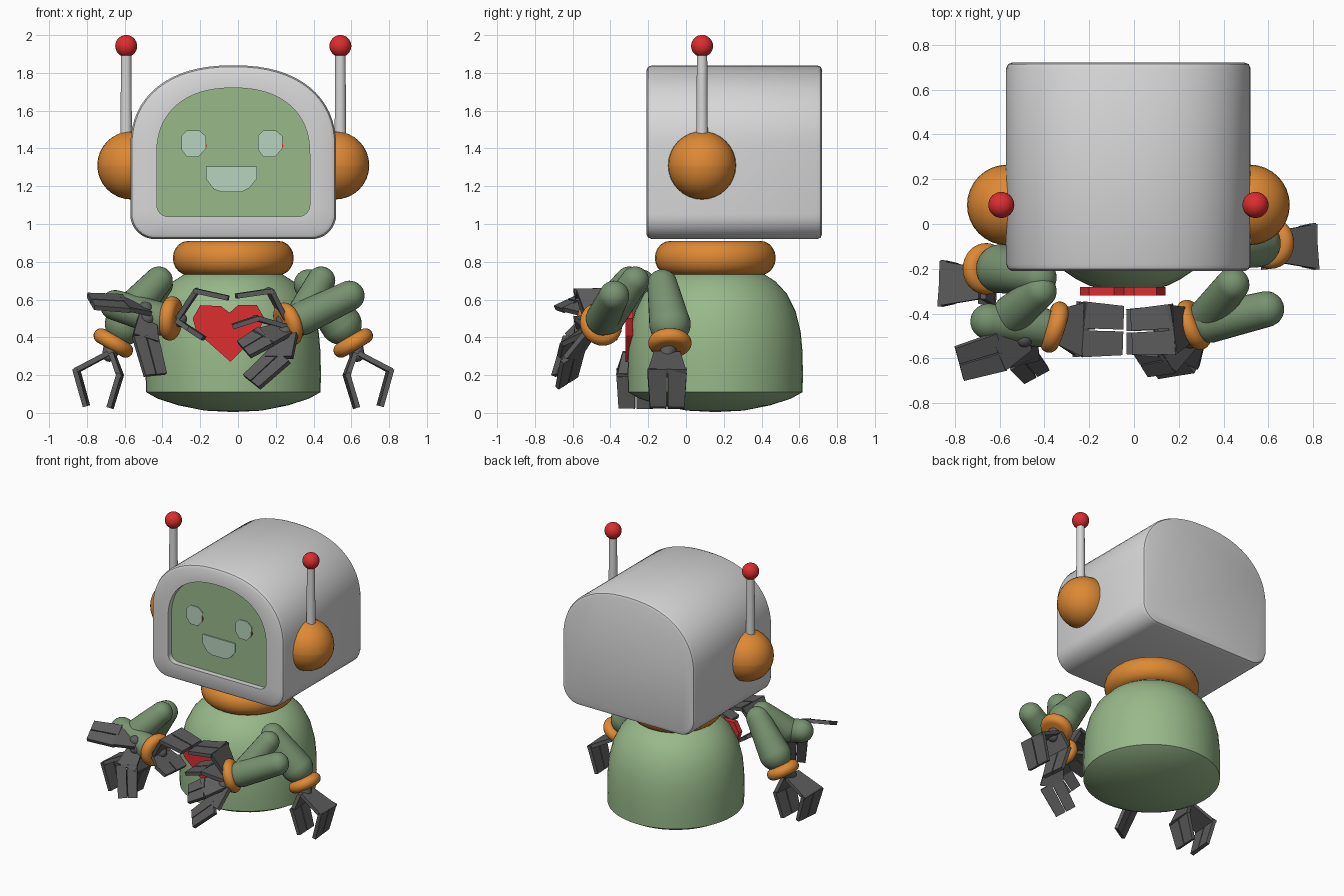
import bpy, bmesh
from math import sin, cos, pi
from mathutils import Vector, Matrix

cube = bpy.data.objects.get("Cube")
if cube:
    bpy.data.objects.remove(cube, do_unlink=True)


def material(name, r, g, b):
    lin = lambda c: ((c / 255 + 0.055) / 1.055) ** 2.4
    color = (lin(r), lin(g), lin(b), 1)
    m = bpy.data.materials.new(name)
    m.use_nodes = True
    m.diffuse_color = color
    m.node_tree.nodes["Principled BSDF"].inputs["Base Color"].default_value = color
    return m


SHELL = material("light grey", 215, 215, 215)
GREEN = material("soft green", 152, 185, 138)
LIMB = material("dull green", 120, 146, 112)
ORANGE = material("orange", 222, 137, 52)
RED = material("red", 220, 45, 48)
CLAW = material("dark grey", 92, 92, 92)
PALE = material("pale green", 184, 212, 190)
CX, CY = -0.025, 0.155


def finish(name, bm, mats, smooth=True):
    bmesh.ops.recalc_face_normals(bm, faces=bm.faces)
    me = bpy.data.meshes.new(name)
    bm.to_mesh(me)
    bm.free()
    ob = bpy.data.objects.new(name, me)
    bpy.context.collection.objects.link(ob)
    for m in mats:
        me.materials.append(m)
    if smooth:
        bpy.ops.object.select_all(action='DESELECT')
        ob.select_set(True)
        bpy.context.view_layer.objects.active = ob
        bpy.ops.object.shade_smooth_by_angle(angle=0.6)
    return ob


def skin(bm, loops):
    """Bridge equal-length point loops and cap both ends; returns the last cap."""
    rows = [[bm.verts.new(p) for p in loop] for loop in loops]
    n = len(rows[0])
    for a, b in zip(rows, rows[1:]):
        for i in range(n):
            bm.faces.new((a[i], a[(i + 1) % n], b[(i + 1) % n], b[i]))
    bm.faces.new(rows[0])
    return bm.faces.new(rows[-1])


def lathe(name, profile, loc, axis, mat, n=32):
    """Turn a (radius, height) profile about an axis."""
    bm = bmesh.new()
    skin(bm, [[(r * cos(2 * pi * i / n), r * sin(2 * pi * i / n), h) for i in range(n)]
              for r, h in profile])
    rot = Vector(axis).to_track_quat('Z', 'Y').to_matrix().to_4x4()
    bm.transform(Matrix.Translation(loc) @ rot)
    return finish(name, bm, [mat])


def capsule(name, p0, p1, r0, r1, mat, n=24):
    p0, p1 = Vector(p0), Vector(p1)
    length = (p1 - p0).length
    arc = [pi / 2 * i / 8 for i in range(9)]
    prof = [(max(r0 * sin(t), 0.001), -r0 * cos(t)) for t in arc]
    prof += [(max(r1 * cos(t), 0.001), length + r1 * sin(t)) for t in arc]
    return lathe(name, prof, p0, p1 - p0, mat, n)


def ball(name, c, r, mat):
    return capsule(name, c, Vector(c) + Vector((0, 0, 0.0005)), r, r, mat, 32)


def ring(name, loc, axis, major, minor, half):
    prof = [(major + minor * cos(t), half * sin(t))
            for t in [-pi / 2 + pi * i / 10 for i in range(11)]]
    return lathe(name, prof, loc, axis, ORANGE)


def plate(name, pts, y0, y1, mat):
    """Flat outline in x, z with a small thickness in y."""
    bm = bmesh.new()
    skin(bm, [[(x, y, z) for x, z in pts] for y in (y0, y1)])
    return finish(name, bm, [mat], False)


def arch(y, half, low, shoulder, top, corner, inset=0):
    """Outline with rounded lower corners and a domed top."""
    half, low, top, corner = half - inset, low + inset, top - inset, corner - inset / 2
    pts = []
    for cx, start in ((-half + corner, pi), (half - corner, 1.5 * pi)):
        for i in range(9):
            t = start + pi / 2 * i / 8
            pts.append((CX + cx + corner * cos(t), y, low + corner + corner * sin(t)))
    for i in range(33):
        t = pi * i / 32
        c, s = cos(t), max(sin(t), 0)
        sign = 1 if c >= 0 else -1
        pts.append((CX + half * sign * abs(c) ** 0.87, y,
                    shoulder + (top - shoulder) * s ** 0.87))
    return pts


# Head shell with recessed screen
bm = bmesh.new()
outer = (0.545, 0.92, 1.4, 1.84, 0.13)
opening = (0.405, 1.04, 1.37, 1.72, 0.06)
loops = [arch(y, *outer, inset=d) for y, d in
         ((0.72, 0.025), (0.713, 0.008), (0.695, 0), (-0.18, 0), (-0.2, 0.008), (-0.21, 0.025))]
loops += [arch(-0.21, *opening), arch(-0.17, *opening)]
screen = skin(bm, loops)
screen.material_index = 1
finish("head_shell", bm, [SHELL, GREEN])

# Face details on the screen
octagon = [(-0.035, -0.07), (0.025, -0.07), (0.062, -0.03), (0.066, 0.04),
           (0.03, 0.07), (-0.035, 0.07), (-0.065, 0.04), (-0.065, -0.03)]
for side, ex in (("right", -0.235), ("left", 0.17)):
    plate(side + "_eye", [(ex + x, 1.425 + z) for x, z in octagon], -0.178, -0.173, PALE)
    glint = [(ex + 0.045 + 0.026 * cos(t), 1.415 + 0.026 * sin(t))
             for t in [pi / 4 * i for i in range(8)]]
    plate(side + "_eye_glint", glint, -0.174, -0.17, RED)
plate("mouth", [(-0.17, 1.305), (-0.17, 1.24), (-0.13, 1.185), (-0.09, 1.17), (0.02, 1.17),
                (0.06, 1.19), (0.1, 1.24), (0.1, 1.305)], -0.178, -0.17, PALE)

# Ears and antennas
for side, s in (("right", -1), ("left", 1)):
    ball(side + "_ear", (CX + s * 0.54, 0.085, 1.31), 0.18, ORANGE)
    x = CX + s * 0.567
    lathe(side + "_antenna_rod", [(0.031, 1.4), (0.027, 1.93)], (x, 0.085, 0), (0, 0, 1), SHELL, 20)
    ball(side + "_antenna_tip", (x, 0.085, 1.942), 0.058, RED)

# Neck and body
ring("neck_ring", (CX, CY, 0.82), (0, 0, 1), 0.24, 0.08, 0.09)
lathe("body", [(0.01, 0.005), (0.15, 0.012), (0.29, 0.04), (0.4, 0.075), (0.462, 0.11),
               (0.464, 0.2), (0.462, 0.32), (0.452, 0.43), (0.425, 0.54), (0.38, 0.63),
               (0.32, 0.695), (0.25, 0.74), (0.15, 0.765), (0.01, 0.77)],
      (CX, CY, 0), (0, 0, 1), GREEN, 48)

# Heart on the chest
plate("heart", [(-0.04, 0.27), (-0.22, 0.43), (-0.24, 0.5), (-0.2, 0.57), (-0.09, 0.565),
                (-0.045, 0.53), (0, 0.57), (0.1, 0.57), (0.14, 0.5), (0.1, 0.41)],
      -0.32, -0.28, RED)


def slab(name, p0, p1, across, w0, w1, shift=0, thick=0.026):
    """Tapered finger plate from p0 to p1, wide along the across direction."""
    p0, p1 = Vector(p0), Vector(p1)
    d = (p1 - p0).normalized()
    a = Vector(across)
    a = (a - d * a.dot(d)).normalized()
    n = d.cross(a) * thick / 2
    bm = bmesh.new()
    skin(bm, [[p + a * (shift * w + sx * w / 2) + n * sn
               for sx, sn in ((-1, -1), (1, -1), (1, 1), (-1, 1))]
              for p, w in ((p0 - d * 0.01, w0), (p1 + d * 0.01, w1))])
    finish(name, bm, [CLAW], False)


def claw(name, base, prongs, across, width=0.2):
    """Hub with bent prongs: one broad inner plate, then two split finger tips."""
    base = Vector(base)
    roots = sum((Vector(p[0]) for p in prongs), Vector()) / len(prongs)
    capsule(name + "_hub", base, roots, 0.05, 0.04, CLAW, 12)
    for i, (root, knuckle, tip) in enumerate(prongs):
        slab(f"{name}_inner_plate_{i}", root, knuckle, across, width * 0.7, width)
        for k in (-1, 1):
            slab(f"{name}_finger_{i}_{k}", knuckle, tip, across,
                 width * 0.5, width * 0.44, k * 0.54)


# Lower side arms
for side, s, y, yc in (("right", -1, -0.2, -0.265), ("left", 1, -0.085, -0.1)):
    capsule(side + "_side_arm", (CX + s * 0.4, y - 0.04, 0.68), (CX + s * 0.57, y, 0.47),
            0.08, 0.11, LIMB)
    cuff = (CX + s * 0.635, y, 0.37)
    ring(side + "_side_cuff", cuff, (s * 0.5, 0, -0.85), 0.075, 0.04, 0.04)
    claw(side + "_side_claw", cuff,
         [((CX + s * 0.64, yc, 0.31), (CX + s * 0.6, yc, 0.2), (CX + s * 0.65, yc, 0.035)),
          ((CX + s * 0.67, yc, 0.31), (CX + s * 0.83, yc, 0.225), (CX + s * 0.78, yc, 0.045))],
         (s * -0.08, 1, 0))

# Front arms: two limb segments folded at each cuff
capsule("right_front_upper_arm", (-0.42, -0.3, 0.7), (-0.54, -0.4, 0.57), 0.075, 0.09, LIMB)
capsule("right_front_forearm", (-0.65, -0.435, 0.57), (-0.42, -0.46, 0.5), 0.08, 0.09, LIMB)
ring("right_front_cuff", (-0.355, -0.46, 0.5), (0.95, -0.3, -0.1), 0.078, 0.04, 0.04)
capsule("left_front_upper_arm", (0.44, -0.27, 0.7), (0.33, -0.41, 0.5), 0.075, 0.085, LIMB)
capsule("left_front_forearm", (0.59, -0.38, 0.62), (0.34, -0.44, 0.5), 0.08, 0.09, LIMB)
ring("left_front_cuff", (0.265, -0.45, 0.47), (-0.87, -0.4, -0.3), 0.078, 0.04, 0.04)

# Claws holding the heart
claw("right_heart_claw", (-0.34, -0.46, 0.5),
     [((-0.31, -0.46, 0.51), (-0.22, -0.47, 0.645), (-0.06, -0.475, 0.61)),
      ((-0.31, -0.46, 0.48), (-0.25, -0.47, 0.44), (-0.19, -0.475, 0.4))],
     (0.05, 1, 0), 0.24)
claw("left_heart_claw", (0.26, -0.45, 0.48),
     [((0.24, -0.45, 0.51), (0.17, -0.47, 0.645), (0, -0.48, 0.62)),
      ((0.24, -0.46, 0.46), (0.1, -0.48, 0.5), (-0.02, -0.48, 0.46))],
     (-0.1, 1, 0), 0.22)

# Open claws in front of the forearms
claw("right_open_claw", (-0.47, -0.47, 0.52),
     [((-0.49, -0.51, 0.55), (-0.6, -0.57, 0.58), (-0.77, -0.62, 0.59))],
     (0.45, -0.75, -0.4), 0.18)
claw("right_open_thumb", (-0.47, -0.47, 0.52),
     [((-0.48, -0.52, 0.5), (-0.49, -0.61, 0.4), (-0.44, -0.67, 0.21))],
     (0.8, 0.4, 0), 0.14)
claw("left_open_claw", (0.26, -0.48, 0.43),
     [((0.24, -0.51, 0.44), (0.14, -0.6, 0.4), (0.04, -0.62, 0.34)),
      ((0.26, -0.52, 0.41), (0.22, -0.6, 0.3), (0.08, -0.63, 0.17))],
     (0.45, -0.6, -0.4), 0.16)
